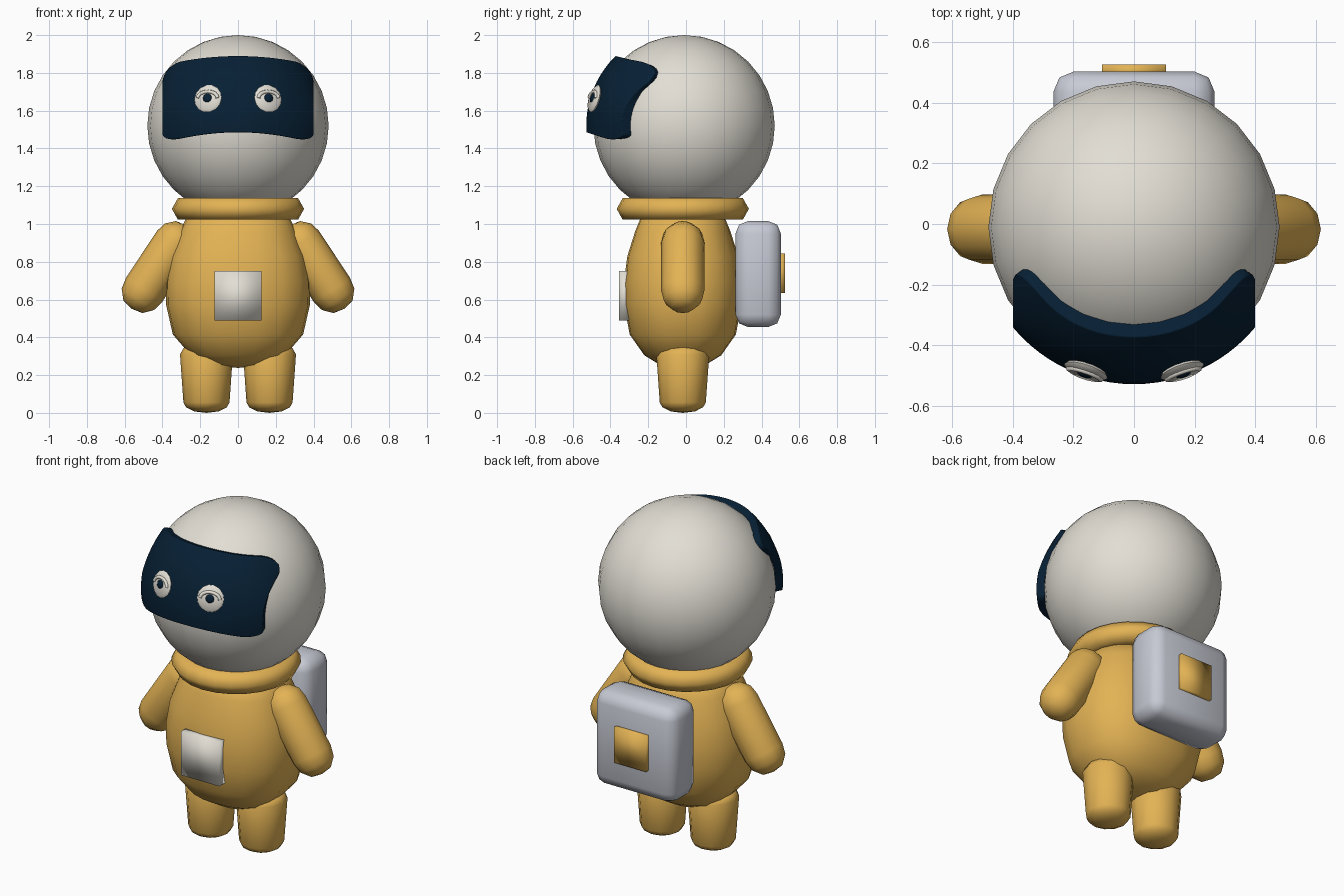
import bpy, bmesh, math
from mathutils import Vector, Matrix

if "Cube" in bpy.data.objects:
    bpy.data.objects.remove(bpy.data.objects["Cube"], do_unlink=True)


def material(name, rgb):
    m = bpy.data.materials.new(name)
    m.use_nodes = True
    m.diffuse_color = (*rgb, 1)
    m.node_tree.nodes["Principled BSDF"].inputs["Base Color"].default_value = (*rgb, 1)
    return m


ORANGE = material("suit orange", (0.77, 0.45, 0.09))
WHITE = material("warm white", (0.76, 0.73, 0.66))
GREY = material("pack grey", (0.57, 0.59, 0.66))
NAVY = material("visor navy", (0.002, 0.014, 0.034))
CENTRE = Vector((0, -0.01, 1.52))      # middle of the helmet
MID_Y = -0.017


def finish(bm, name, mat, matrix=Matrix(), angle=60):
    bmesh.ops.transform(bm, matrix=matrix, verts=bm.verts)
    bmesh.ops.recalc_face_normals(bm, faces=bm.faces)
    me = bpy.data.meshes.new(name)
    bm.to_mesh(me)
    bm.free()
    ob = bpy.data.objects.new(name, me)
    bpy.context.collection.objects.link(ob)
    me.materials.append(mat)
    bpy.ops.object.select_all(action='DESELECT')
    bpy.context.view_layer.objects.active = ob
    ob.select_set(True)
    bpy.ops.object.shade_smooth_by_angle(angle=math.radians(angle))
    return ob


def lathe(name, profile, mat, segs, matrix=Matrix(), closed=False, power=2):
    """Spin (radius, height) points around local z; power above 2 squares the section."""
    bm = bmesh.new()
    vs = [bm.verts.new((r, 0, z)) for r, z in profile]
    pairs = list(zip(vs, vs[1:])) + ([(vs[-1], vs[0])] if closed else [])
    es = [bm.edges.new(p) for p in pairs]
    bmesh.ops.spin(bm, geom=vs + es, axis=(0, 0, 1), cent=(0, 0, 0),
                   angle=math.tau, steps=segs, use_merge=True)
    bmesh.ops.remove_doubles(bm, verts=bm.verts, dist=1e-4)
    for v in bm.verts:
        a = math.atan2(v.co.y, v.co.x)
        grow = (abs(math.cos(a)) ** power + abs(math.sin(a)) ** power) ** (-1 / power)
        v.co.x *= grow
        v.co.y *= grow
    return finish(bm, name, mat, matrix, 75)


def box(name, centre, size, mat, bevel=0.0, segs=3, angle=40):
    bm = bmesh.new()
    bmesh.ops.create_cube(bm, size=1, matrix=Matrix.Diagonal((*size, 1)))
    if bevel:
        bmesh.ops.bevel(bm, geom=bm.edges[:], offset=bevel, segments=segs,
                        profile=0.5, affect='EDGES')
    return finish(bm, name, mat, Matrix.Translation(centre), angle)


# Helmet
bm = bmesh.new()
bmesh.ops.create_uvsphere(bm, u_segments=24, v_segments=16, radius=0.48)
finish(bm, "helmet", WHITE, Matrix.Translation(CENTRE))

# Body, flattened front to back with a slightly squared section
body = [(0, 0.238), (0.15, 0.255), (0.25, 0.305), (0.345, 0.415), (0.38, 0.57), (0.383, 0.69),
        (0.36, 0.83), (0.31, 0.96), (0.26, 1.06), (0, 1.07)]
lathe("body", body, ORANGE, 20,
      Matrix.Translation((0, MID_Y, 0)) @ Matrix.Diagonal((1, 0.815, 1, 1)), power=2.4)

# Neck collar
collar = [(0.25, 1.03), (0.318, 1.023), (0.35, 1.08), (0.318, 1.137), (0.25, 1.137)]
lathe("collar", collar, ORANGE, 24, Matrix.Translation((0, MID_Y, 0)), closed=True)

# Arms and legs
leg = [(0, 0), (0.065, 0.008), (0.108, 0.03), (0.122, 0.055), (0.14, 0.31), (0.12, 0.345), (0, 0.36)]
dome = [(0, 1), (0.52, 0.9), (0.89, 0.5), (1, 0)]
reach = Vector((0.165, 0, -0.25))      # shoulder to hand
arm = [(0.115 * r, -0.11 * h) for r, h in dome]
arm += [(0.115 * r, reach.length + 0.118 * h) for r, h in reversed(dome)]
for side, sx in (("left", 1), ("right", -1)):
    lathe(side + "_leg", leg, ORANGE, 12, Matrix.Translation((sx * 0.167, MID_Y, 0)))
    axis = Vector((sx * reach.x, 0, reach.z))
    lathe(side + "_arm", arm, ORANGE, 12, Matrix.Translation((sx * 0.333, MID_Y, 0.9))
          @ axis.to_track_quat('Z', 'Y').to_matrix().to_4x4())

# Chest panel, backpack and its plate
box("chest_panel", (0, -0.325, 0.62), (0.25, 0.06, 0.26), WHITE, angle=180)
box("backpack", (0, 0.382, 0.735), (0.53, 0.24, 0.56), GREY, 0.065, 2, 60)
box("backpack_plate", (0, 0.505, 0.74), (0.21, 0.04, 0.21), ORANGE, angle=180)


# Visor: rounded band lying on a sphere just outside the helmet
def on_sphere(x, z, radius):
    return CENTRE.y - math.sqrt(max(radius ** 2 - x * x - (z - CENTRE.z) ** 2, 0.01))


bm = bmesh.new()
COLS, ROWS = 32, 12
grid = []
for i in range(COLS + 1):
    u = math.sin((i / COLS - 0.5) * math.pi)
    t = max(0, (abs(u) - 0.74) / 0.26)
    corner = 1 - math.sqrt(max(0, 1 - t * t))
    top = 1.89 - 0.05 * u * u - 0.09 * corner
    low = 1.485 - 0.058 * u * u + 0.05 * corner
    column = []
    for j in range(ROWS + 1):
        x, z = 0.4 * u, low + (top - low) * j / ROWS
        radius = 0.518 - 0.02 * u ** 4 * max(0, 2 * j / ROWS - 1)
        column.append(bm.verts.new((x, on_sphere(x, z, radius), z)))
    grid.append(column)
for a, b in zip(grid, grid[1:]):
    for j in range(ROWS):
        bm.faces.new((a[j], b[j], b[j + 1], a[j + 1]))
rim = [e for e in bm.edges if e.is_boundary]
ext = bmesh.ops.extrude_edge_only(bm, edges=rim)
for v in ext["geom"]:
    if isinstance(v, bmesh.types.BMVert):
        v.co = CENTRE + (v.co - CENTRE) * 0.955
        v.co.y = on_sphere(v.co.x, v.co.z, 0.476)
visor = finish(bm, "visor", NAVY, angle=50)
bev = visor.modifiers.new("soft rim", 'BEVEL')
bev.width, bev.segments, bev.angle_limit = 0.01, 2, math.radians(45)


# Eyes: white disc, dark pupil and an arched upper lid
def lid(name, frame, rx, ry, thick):
    cu = bpy.data.curves.new(name, 'CURVE')
    cu.dimensions, cu.bevel_depth, cu.bevel_resolution = '3D', thick, 1
    cu.use_fill_caps = True
    sp = cu.splines.new('POLY')
    sp.points.add(8)
    for k, p in enumerate(sp.points):
        a = math.pi * k / 8
        p.co = (rx * math.cos(a), ry * math.sin(a), 0.014, 1)
    cu.materials.append(WHITE)
    ob = bpy.data.objects.new(name, cu)
    ob.matrix_world = frame
    bpy.context.collection.objects.link(ob)


disc = [(0, -0.01), (0.066, -0.01), (0.076, 0.003), (0.064, 0.014), (0, 0.016)]
pupil = [(0, 0), (0.027, 0), (0.024, 0.018), (0.012, 0.023), (0, 0.025)]
for side, sx in (("left", 1), ("right", -1)):
    spot = Vector((sx * 0.158, on_sphere(0.158, 1.663, 0.518), 1.663))
    turn = (spot - CENTRE).to_track_quat('Z', 'Y').to_matrix().to_4x4()
    frame = Matrix.Translation(spot) @ turn
    lathe(side + "_eye", disc, WHITE, 14, frame)
    lathe(side + "_pupil", pupil, NAVY, 10, frame)
    lid(side + "_upper_lid", frame, 0.056, 0.036, 0.01)
